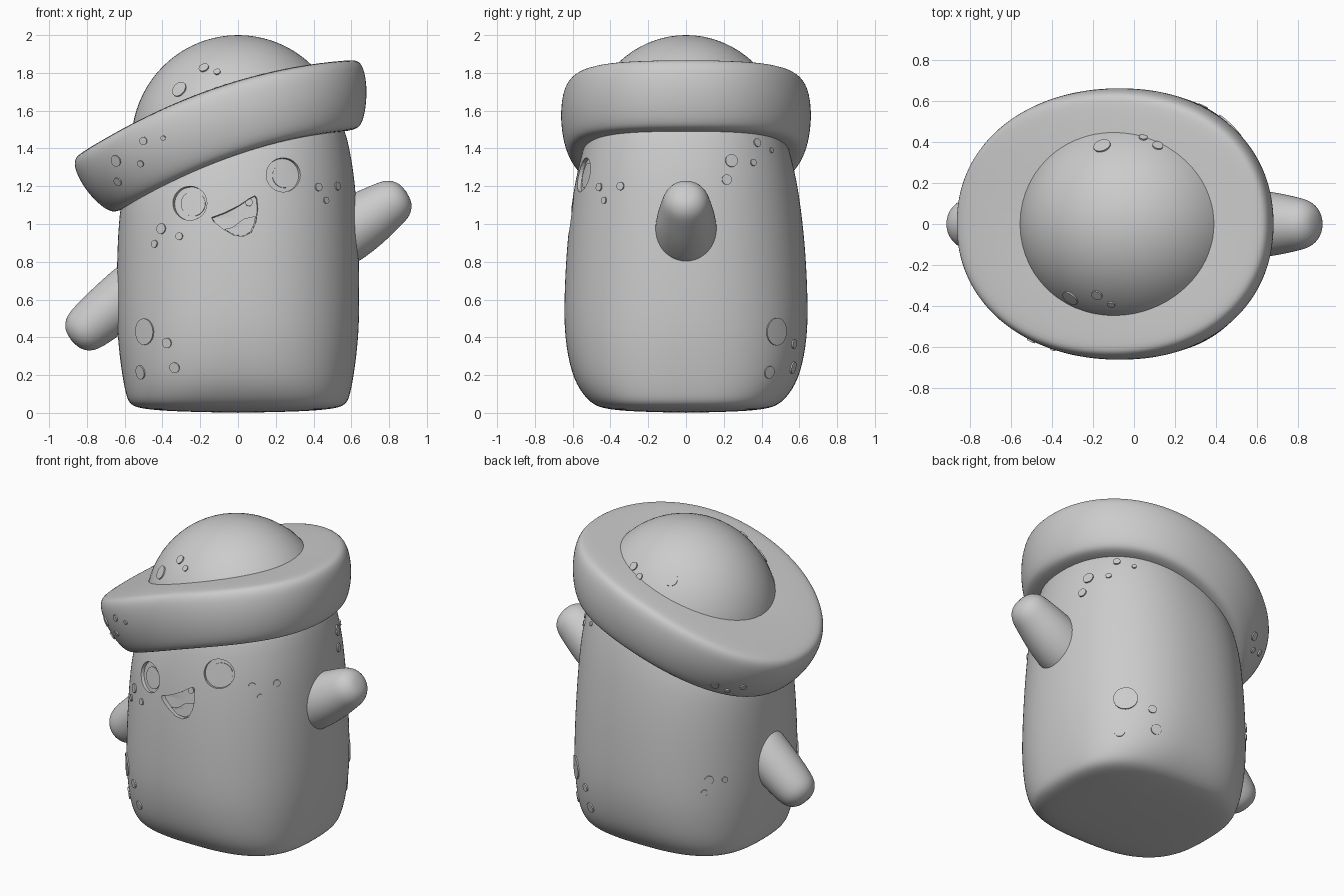
import bpy, bmesh, math
from mathutils import Vector
from mathutils.bvhtree import BVHTree

if "Cube" in bpy.data.objects:
    bpy.data.objects.remove(bpy.data.objects["Cube"])

grey = bpy.data.materials.new("clay grey")
grey.use_nodes = True
grey.diffuse_color = (0.6, 0.6, 0.6, 1)
grey.node_tree.nodes["Principled BSDF"].inputs["Base Color"].default_value = (0.6, 0.6, 0.6, 1)


def finish(name, bm):
    bmesh.ops.recalc_face_normals(bm, faces=bm.faces)
    mesh = bpy.data.meshes.new(name)
    bm.to_mesh(mesh)
    bm.free()
    mesh.materials.append(grey)
    ob = bpy.data.objects.new(name, mesh)
    bpy.context.collection.objects.link(ob)
    return ob


def activate(ob):
    bpy.ops.object.select_all(action='DESELECT')
    ob.select_set(True)
    bpy.context.view_layer.objects.active = ob


def smooth(ob, angle=40):
    activate(ob)
    bpy.ops.object.shade_smooth_by_angle(angle=math.radians(angle))


def loft(name, rings, start, end):
    """Skin a stack of rings, close both ends on a point and subdivide."""
    bm = bmesh.new()
    loops = [[bm.verts.new(p) for p in ring] for ring in rings]
    count = len(loops[0])
    for a, b in zip(loops, loops[1:]):
        for i in range(count):
            j = (i + 1) % count
            bm.faces.new((a[i], a[j], b[j], b[i]))
    for loop, point in ((loops[0], start), (loops[-1], end)):
        tip = bm.verts.new(point)
        for i in range(count):
            bm.faces.new((tip, loop[i], loop[(i + 1) % count]))
    ob = finish(name, bm)
    ob.modifiers.new("round", 'SUBSURF').levels = 2
    activate(ob)
    bpy.ops.object.convert(target='MESH')
    smooth(ob, 60)
    return ob


def tree_of(ob):
    return BVHTree.FromObject(ob, bpy.context.evaluated_depsgraph_get())


def patch(name, tree, origin, direction, outline, low, high):
    """Plate that follows a surface between two offsets from it."""
    d = Vector(direction).normalized()
    right = d.cross(Vector((0, 0, 1))).normalized()
    up = right.cross(d)
    centre = sum((Vector(p) for p in outline), Vector((0, 0))) / len(outline)
    bm = bmesh.new()
    bottom, top = [], []
    for u, v in list(outline) + [centre]:
        hit, normal, _, _ = tree.ray_cast(Vector(origin) + right * u + up * v, d)
        bottom.append(bm.verts.new(hit + normal * low))
        top.append(bm.verts.new(hit + normal * high))
    n = len(outline)
    for i in range(n):
        j = (i + 1) % n
        bm.faces.new((bottom[i], bottom[j], top[j], top[i]))
        bm.faces.new((top[i], top[j], top[n]))
        bm.faces.new((bottom[j], bottom[i], bottom[n]))
    return finish(name, bm)


def superellipse(ax, ay, n, count=48):
    """Points of an oval whose corners get squarer as n grows above 2."""
    points = []
    for i in range(count):
        c, s = math.cos(math.tau * i / count), math.sin(math.tau * i / count)
        points.append((ax * math.copysign(abs(c) ** (2 / n), c), ay * math.copysign(abs(s) ** (2 / n), s)))
    return points


def circle(r, n=24, cx=0, cy=0):
    return [(cx + u, cy + v) for u, v in superellipse(r, r, 2, n)]


def spots(name, tree, direction, places):
    """Small raised discs, found along one direction and laid flat on the surface."""
    d = Vector(direction).normalized()
    for i, (x, y, z, r) in enumerate(places):
        hit, normal, _, _ = tree.ray_cast(Vector((x, y, z)) - d * 3, d)
        ob = patch(f"{name}_{i + 1}", tree, hit + normal * 0.15, -normal, circle(r, 20), -0.001, 0.008)
        smooth(ob)


# Bent, tilted sheet that the brim follows
def sheet(x):
    return 1.565 + 0.32 * x - 0.205 * x * x


def sheet_point(x, y, t):
    return Vector((x, y, sheet(x))) + Vector((0.41 * x - 0.32, 0, 1)).normalized() * t


# Body: squarish at the foot, rounder upward, its top leaning with the hat
BODY = [(0.008, 0.35, 0.3), (0.02, 0.5, 0.42), (0.04, 0.575, 0.49), (0.1, 0.595, 0.55),
        (0.2, 0.615, 0.607), (0.4, 0.64, 0.645), (0.6, 0.645, 0.647), (0.9, 0.64, 0.632),
        (1.2, 0.625, 0.6), (1.4, 0.6, 0.57), (1.75, 0.53, 0.5)]


def body_ring(z, ax, ay):
    ring = []
    for x, y in superellipse(ax, ay, 2.2 + 0.7 * math.exp(-4 * z)):
        lean = 1.05 + (z - 1.05) * (sheet(x) - 1.05) / 0.7 if z > 1.05 else z
        ring.append((x, y, lean))
    return ring


body = loft("body", [body_ring(*row) for row in BODY], (0, 0, 0), (0, 0, sheet(0)))
body_tree = tree_of(body)

# Hat brim: rounded section (inset, offset) swept around an oval on the bent sheet
SECTION = [(0.3, 0.187), (0.07, 0.187), (0.03, 0.178), (0.005, 0.13), (-0.005, 0.02),
           (0.01, -0.09), (0.035, -0.16), (0.07, -0.187), (0.2, -0.19)]
BRIM_X = -0.06
brim = loft("hat_brim",
            [[sheet_point(BRIM_X + x, y, t) for x, y in superellipse(0.742 - inset, 0.662 - inset, 2.13)]
             for inset, t in SECTION],
            sheet_point(BRIM_X, 0, 0.187), sheet_point(BRIM_X, 0, -0.19))
brim_tree = tree_of(brim)

# Hat dome, a little narrower from front to back
bm = bmesh.new()
bmesh.ops.create_uvsphere(bm, u_segments=64, v_segments=40, radius=0.57)
bmesh.ops.scale(bm, verts=bm.verts, vec=(0.99, 0.94, 1))
bmesh.ops.translate(bm, verts=bm.verts, vec=(0, 0, 1.43))
bmesh.ops.bisect_plane(bm, geom=bm.verts[:] + bm.edges[:] + bm.faces[:],
                       plane_co=(0, 0, 1.5), plane_no=(0, 0, -1), clear_outer=True)
dome = finish("hat_dome", bm)
smooth(dome, 60)
dome_tree = tree_of(dome)


# Arms: tapered stubs with blunt tips, left raised and right lowered
def arm(name, root, tip, radius):
    root, reach = Vector(root), Vector(tip) - Vector(root)
    axis, length = reach.normalized(), reach.length
    side = Vector((0, 1, 0))
    up = axis.cross(side)
    profile = [(-0.1, radius + 0.005), (0.08, radius), (0.18, radius * 0.6 + 0.054), (length, 0.132),
               (length + 0.07, 0.117), (length + 0.115, 0.07)]
    rings = [[root + axis * t + side * u + up * v for u, v in circle(r)] for t, r in profile]
    loft(name, rings, root - axis * 0.1, root + axis * (length + 0.125))


arm("left_arm", (0.55, 0, 0.94), (0.79, 0, 1.1), 0.165)
arm("right_arm", (-0.55, 0, 0.655), (-0.785, 0, 0.46), 0.148)

# Face: sockets and mouth sunk into the body, with plates inside them
FRONT = (0, 1, 0)
MOUTH = [(-0.14, 1.035), (-0.07, 1.06), (0, 1.095), (0.06, 1.135), (0.09, 1.15), (0.1, 1.135),
         (0.105, 1.08), (0.095, 1.01), (0.07, 0.955), (0.03, 0.935), (-0.02, 0.94), (-0.08, 0.975), (-0.13, 1.015)]
TONGUE = [(-0.075, 0.975), (-0.03, 0.985), (0.03, 1.03), (0.095, 1.045), (0.09, 1.01),
          (0.068, 0.96), (0.03, 0.94), (-0.02, 0.945)]
EYES = (("right", -0.255, 1.11), ("left", 0.24, 1.26))
cutters = [patch("mouth_cutter", body_tree, (0, -2, 0), FRONT, MOUTH, -0.03, 0.05)]
for side, x, z in EYES:
    cutters.append(patch(side + "_socket_cutter", body_tree, (0, -2, 0), FRONT, circle(0.09, 40, x, z), -0.02, 0.05))
    smooth(patch(side + "_pupil", body_tree, (0, -2, 0), FRONT, circle(0.066, 32, x + 0.012, z), -0.022, -0.014))
smooth(patch("tongue", body_tree, (0, -2, 0), FRONT, TONGUE, -0.031, -0.022))
smooth(patch("tooth", body_tree, (0, -2, 0), FRONT, circle(0.02, 16, 0.06, 1.118), -0.031, -0.022))

for cutter in cutters:
    cutter.hide_render = True
    cut = body.modifiers.new("cut", 'BOOLEAN')
    cut.operation = 'DIFFERENCE'
    cut.object = cutter
activate(body)
bpy.ops.object.convert(target='MESH')
for cutter in cutters:
    bpy.data.objects.remove(cutter)
smooth(body)

# Spots on the body
spots("front_spot", body_tree, FRONT, [
    (-0.405, 0, 0.975, 0.028), (-0.31, 0, 0.935, 0.02), (-0.44, 0, 0.895, 0.02),
    (0.425, 0, 1.195, 0.022), (0.525, 0, 1.2, 0.022), (0.465, 0, 1.125, 0.018),
    (-0.495, 0, 0.43, 0.07), (-0.375, 0, 0.37, 0.027), (-0.515, 0, 0.215, 0.037), (-0.335, 0, 0.24, 0.028)])
spots("left_spot", body_tree, (-1, 0, 0), [
    (0, 0.48, 0.43, 0.073), (0, 0.57, 0.365, 0.025), (0, 0.44, 0.215, 0.033), (0, 0.565, 0.24, 0.032),
    (0, 0.24, 1.335, 0.034), (0, 0.215, 1.235, 0.027), (0, 0.355, 1.325, 0.018),
    (0, 0.375, 1.43, 0.022), (0, 0.45, 1.39, 0.014)])
spots("back_spot", body_tree, (1, -1, 0), [
    (-0.49, 0.46, 0.59, 0.028), (-0.55, 0.38, 0.58, 0.018), (-0.47, 0.48, 0.51, 0.02)])

# Spots on the hat
spots("brim_front_spot", brim_tree, FRONT, [
    (-0.645, 0, 1.335, 0.03), (-0.5, 0, 1.44, 0.021), (-0.395, 0, 1.455, 0.013),
    (-0.515, 0, 1.32, 0.018), (-0.635, 0, 1.225, 0.023)])
spots("brim_back_spot", brim_tree, (1, -1, 0), [
    (-0.57, 0.5, 1.24, 0.026), (-0.62, 0.44, 1.19, 0.018), (-0.68, 0.37, 1.22, 0.02)])
spots("dome_spot", dome_tree, (0, 0, -1), [
    (-0.31, -0.36, 0, 0.042), (-0.18, -0.345, 0, 0.027), (-0.11, -0.39, 0, 0.018),
    (-0.155, 0.38, 0, 0.042), (0.045, 0.42, 0, 0.02), (0.115, 0.38, 0, 0.026)])
